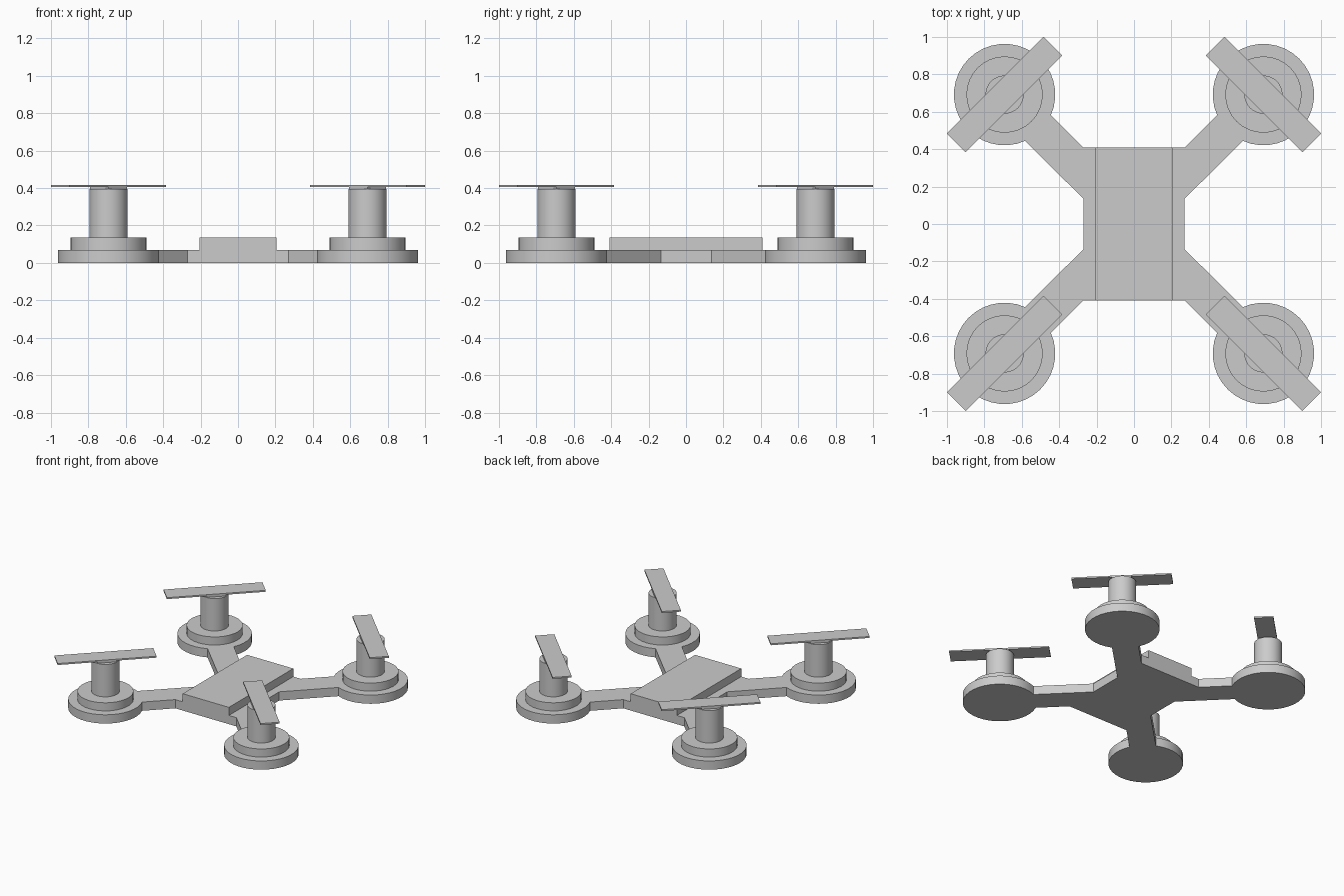
import bpy, bmesh, math
from mathutils import Matrix

if "Cube" in bpy.data.objects:
    bpy.data.objects.remove(bpy.data.objects["Cube"])

C = 0.692          # motor centre offset in x and y
PAD_R = 0.271
ARM = 0.097        # half width of an arm
SEG = 32


def finish(name, bm, smooth=False):
    bmesh.ops.recalc_face_normals(bm, faces=bm.faces[:])
    mesh = bpy.data.meshes.new(name)
    bm.to_mesh(mesh)
    bm.free()
    obj = bpy.data.objects.new(name, mesh)
    bpy.context.collection.objects.link(obj)
    if smooth:
        bpy.ops.object.select_all(action='DESELECT')
        obj.select_set(True)
        bpy.context.view_layer.objects.active = obj
        bpy.ops.object.shade_smooth_by_angle(angle=math.radians(30))
    return obj


def box(name, size, centre, turn=0.0):
    bm = bmesh.new()
    bmesh.ops.create_cube(bm, size=1, matrix=Matrix.Translation(centre)
                          @ Matrix.Rotation(turn, 4, 'Z')
                          @ Matrix.Diagonal((*size, 1)))
    return finish(name, bm)


def lathe(name, profile, x, y):
    bm = bmesh.new()
    verts = [bm.verts.new((r, 0, z)) for r, z in profile]
    edges = [bm.edges.new(p) for p in zip(verts, verts[1:])]
    bmesh.ops.spin(bm, geom=verts + edges, cent=(0, 0, 0), axis=(0, 0, 1),
                   angle=2 * math.pi, steps=SEG, use_duplicate=False)
    bmesh.ops.remove_doubles(bm, verts=bm.verts[:], dist=1e-4)
    bmesh.ops.translate(bm, verts=bm.verts[:], vec=(x, y, 0))
    return finish(name, bm, True)


# Frame: one outline with body, arms and round pads, extruded
half = math.asin(ARM / PAD_R)
start, sweep = math.radians(-135) + half, 2 * math.pi - 2 * half
quarter = [(0.271, 0.135)]
for i in range(SEG + 1):
    a = start + sweep * i / SEG
    quarter.append((C + PAD_R * math.cos(a), C + PAD_R * math.sin(a)))
quarter.append((0.271, 0.408))
outline = []
for sx, sy in ((1, 1), (-1, 1), (-1, -1), (1, -1)):
    pts = [(sx * x, sy * y) for x, y in quarter]
    outline += pts if sx * sy > 0 else pts[::-1]
bm = bmesh.new()
base = bm.faces.new([bm.verts.new((x, y, 0)) for x, y in outline])
ext = bmesh.ops.extrude_face_region(bm, geom=[base], use_keep_orig=True)
top = [v for v in ext['geom'] if isinstance(v, bmesh.types.BMVert)]
bmesh.ops.translate(bm, verts=top, vec=(0, 0, 0.07))
finish("frame", bm, True)

# Raised body block
box("body_block", (0.41, 0.816, 0.067), (0, 0, 0.1015))

# Motors and propellers
for sx, side in ((-1, "left"), (1, "right")):
    for sy, end in ((-1, "front"), (1, "back")):
        tag = f"{end}_{side}"
        x, y = sx * C, sy * C
        turn = -sx * math.pi / 4
        lathe("motor_" + tag, [(0.204, 0.07), (0.204, 0.135), (0.102, 0.135),
                               (0.102, 0.395), (0, 0.395)], x, y)
        box("propeller_mount_" + tag, (0.14, 0.14, 0.011), (x, y, 0.4), turn)
        box("propeller_blade_" + tag, (0.73, 0.141, 0.012), (x, y, 0.411), turn)
